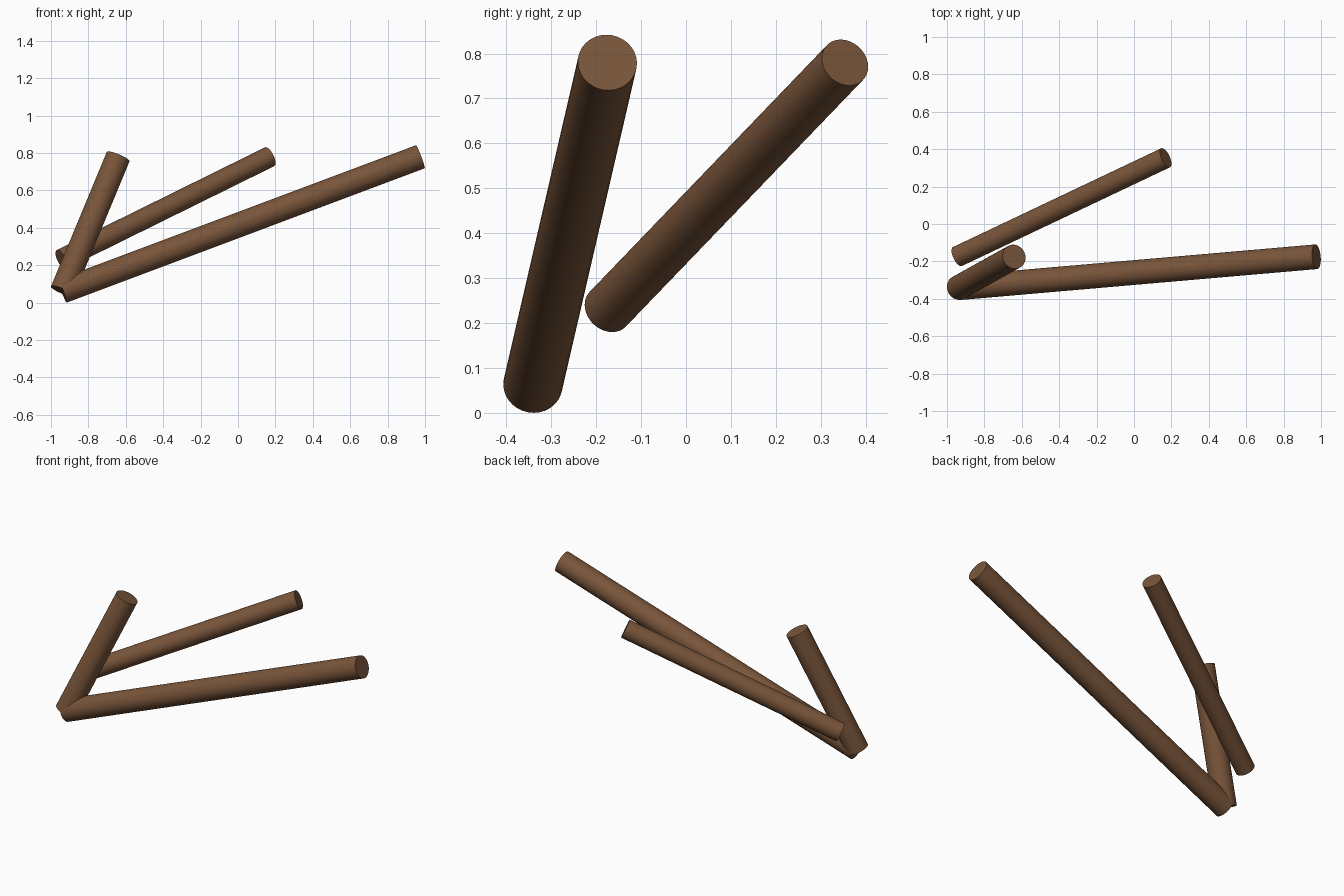
import bpy
import math
from mathutils import Vector

cube = bpy.data.objects.get("Cube")
if cube:
    bpy.data.objects.remove(cube, do_unlink=True)

# Single bark colour
bark = bpy.data.materials.new("bark brown")
bark.use_nodes = True
colour = (0.19, 0.09, 0.042, 1.0)
bark.diffuse_color = colour
bsdf = next(n for n in bark.node_tree.nodes if n.type == 'BSDF_PRINCIPLED')
bsdf.inputs["Base Color"].default_value = colour
bsdf.inputs["Roughness"].default_value = 0.9


def log(name, start, end, radius):
    """Straight round log between two points."""
    a, b = Vector(start), Vector(end)
    axis = b - a
    bpy.ops.mesh.primitive_cylinder_add(
        vertices=32, radius=radius, depth=axis.length, location=(a + b) / 2,
        rotation=axis.to_track_quat('Z', 'Y').to_euler())
    obj = bpy.context.object
    obj.name = name
    obj.data.materials.append(bark)
    bpy.ops.object.shade_smooth_by_angle(angle=math.radians(30))
    return obj


# Two thick logs share a foot; a thinner branch lies behind them
foot = (-0.939, -0.341, 0.062)
log("long_log", foot, (0.975, -0.175, 0.780), 0.066)
log("short_log", foot, (-0.641, -0.175, 0.780), 0.066)
log("thin_branch", (-0.944, -0.174, 0.231), (0.169, 0.354, 0.780), 0.056)
